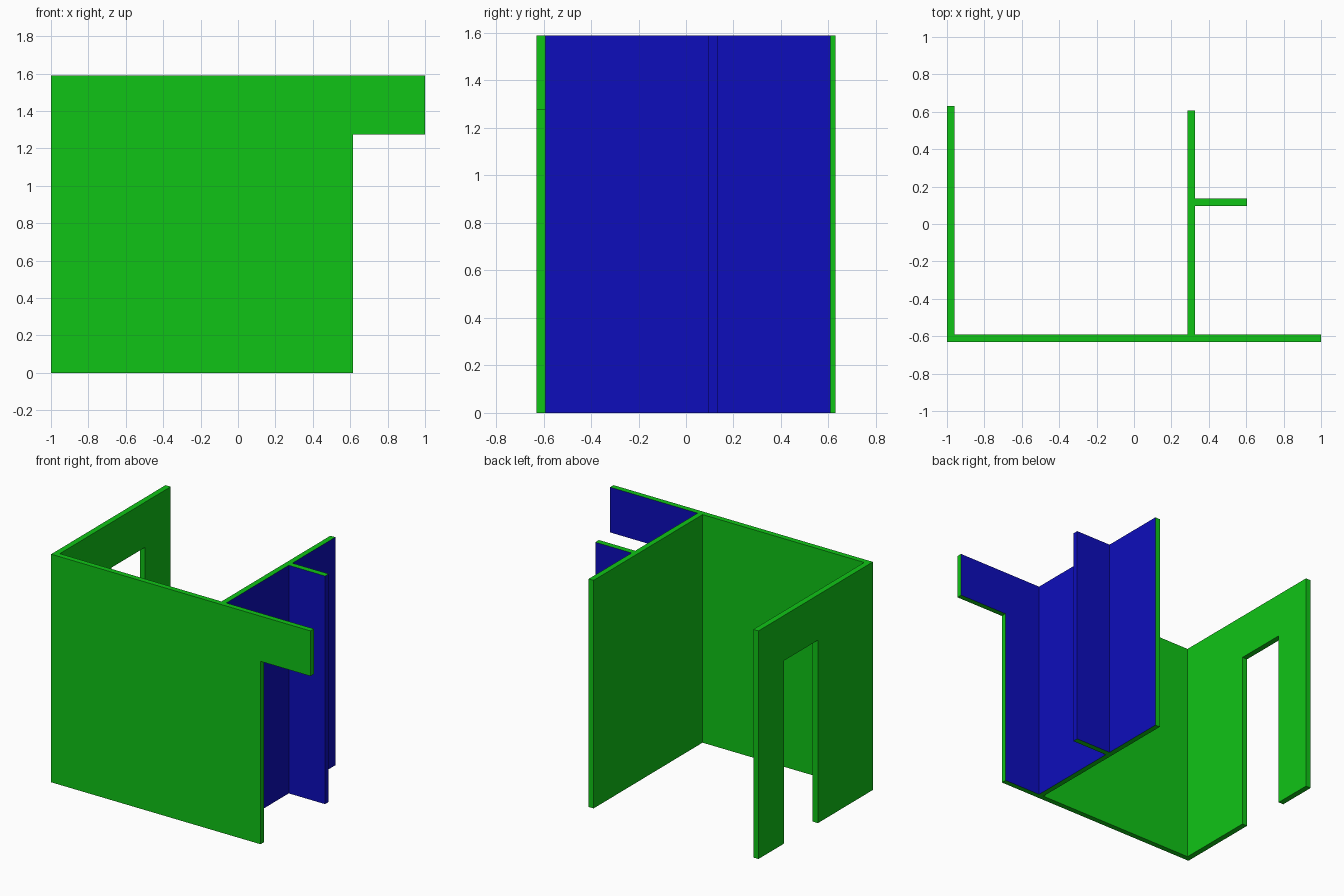
import bpy, bmesh
from mathutils import Vector

if "Cube" in bpy.data.objects:
    bpy.data.objects.remove(bpy.data.objects["Cube"])

HEIGHT = 1.59
DOOR = 1.275


def paint(name, color):
    mat = bpy.data.materials.new(name)
    mat.diffuse_color = color
    mat.use_nodes = True
    mat.node_tree.nodes["Principled BSDF"].inputs["Base Color"].default_value = mat.diffuse_color
    return mat


GREEN = paint("green_paint", (0.005, 0.55, 0.008, 1))
BLUE = paint("blue_paint", (0.004, 0.004, 0.50, 1))


def wall(name, profile, axis, start, end, is_blue=lambda n, c: False, split_x=None):
    """Extrude an upright (horizontal, z) profile along 'x' or 'y'."""
    bm = bmesh.new()
    place = (lambda h, z: (start, h, z)) if axis == 'x' else (lambda h, z: (h, start, z))
    face = bm.faces.new([bm.verts.new(place(h, z)) for h, z in profile])
    out = bmesh.ops.extrude_face_region(bm, geom=[face], use_keep_orig=True)
    verts = [v for v in out["geom"] if isinstance(v, bmesh.types.BMVert)]
    push = Vector((end - start, 0, 0) if axis == 'x' else (0, end - start, 0))
    bmesh.ops.translate(bm, verts=verts, vec=push)
    if split_x is not None:
        bmesh.ops.bisect_plane(bm, geom=bm.verts[:] + bm.edges[:] + bm.faces[:],
                               plane_co=(split_x, 0, 0), plane_no=(1, 0, 0))
    bmesh.ops.recalc_face_normals(bm, faces=bm.faces[:])
    for f in bm.faces:
        f.material_index = int(is_blue(f.normal, f.calc_center_median()))
    mesh = bpy.data.meshes.new(name)
    bm.to_mesh(mesh)
    bm.free()
    mesh.materials.append(GREEN)
    mesh.materials.append(BLUE)
    obj = bpy.data.objects.new(name, mesh)
    bpy.context.collection.objects.link(obj)
    return obj


def rect(a, b):
    return [(a, 0), (b, 0), (b, HEIGHT), (a, HEIGHT)]


# Front wall with header over the open right end; blue inside the right room
wall("front_wall",
     [(-1, 0), (0.615, 0), (0.615, DOOR), (1, DOOR), (1, HEIGHT), (-1, HEIGHT)],
     'y', -0.63, -0.592, lambda n, c: n.y > 0.5 and c.x > 0.325, split_x=0.325)

# Left wall with a doorway
wall("left_wall",
     [(-0.592, 0), (-0.025, 0), (-0.025, DOOR), (0.348, DOOR), (0.348, 0),
      (0.63, 0), (0.63, HEIGHT), (-0.592, HEIGHT)],
     'x', -1, -0.96)

# Partition wall, blue on its right side
wall("partition_wall", rect(-0.592, 0.608), 'x', 0.287, 0.325,
     lambda n, c: n.x > 0.5)

# Short side wall, blue all round with green top and bottom
wall("stub_wall", rect(0.325, 0.605), 'y', 0.095, 0.135,
     lambda n, c: abs(n.z) < 0.5)
